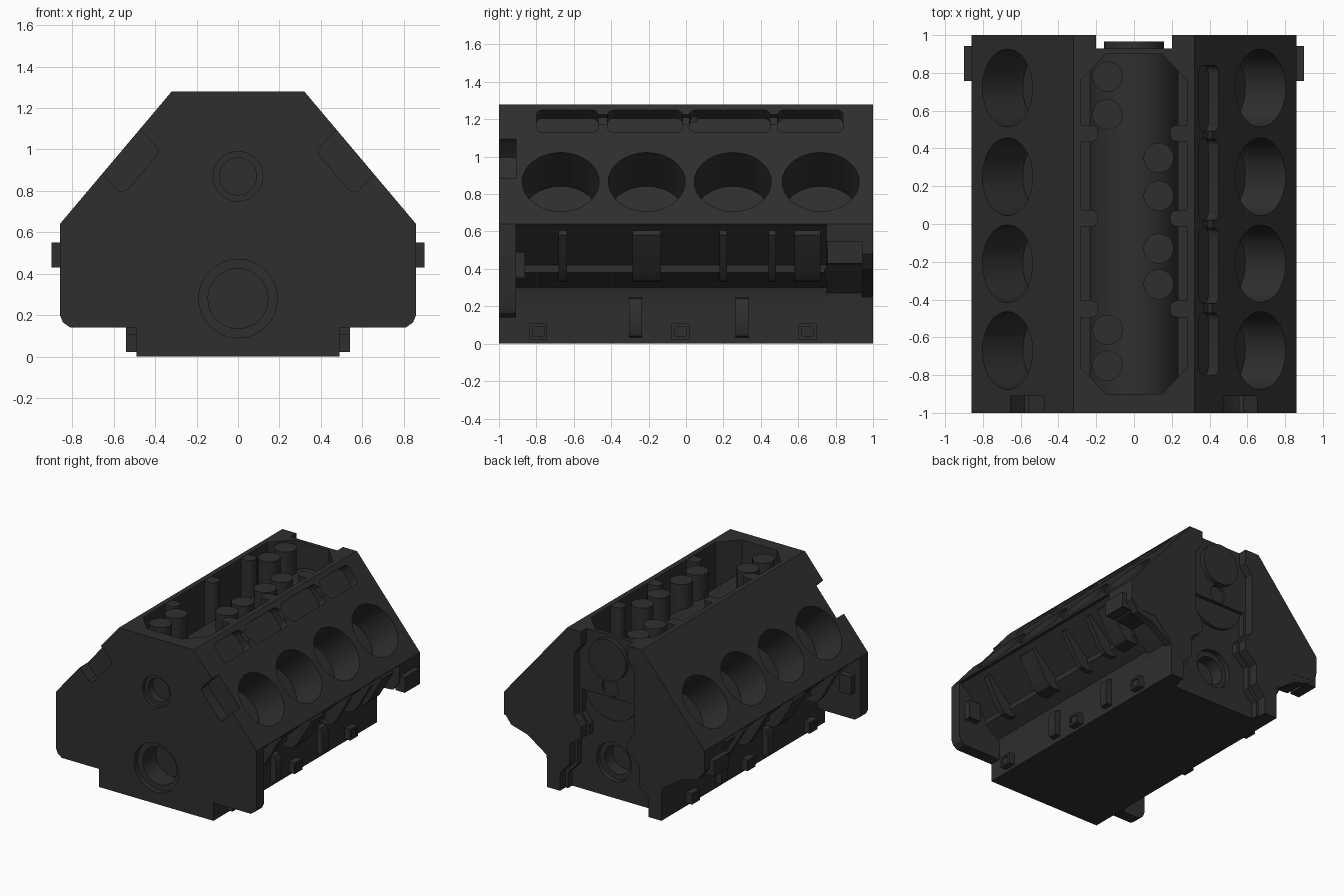
import bpy, bmesh, math
from mathutils import Matrix, Vector

if bpy.data.objects.get("Cube"):
    bpy.data.objects.remove(bpy.data.objects["Cube"], do_unlink=True)

iron = bpy.data.materials.new("dark_cast_iron")
iron.use_nodes = True
colour = (0.028, 0.028, 0.028, 1)
iron.diffuse_color = colour
iron.node_tree.nodes["Principled BSDF"].inputs["Base Color"].default_value = colour
iron.node_tree.nodes["Principled BSDF"].inputs["Roughness"].default_value = 0.7


def finish(name, bm, matrix=None):
    if matrix is not None:
        bm.transform(matrix)
    bmesh.ops.recalc_face_normals(bm, faces=bm.faces)
    mesh = bpy.data.meshes.new(name)
    bm.to_mesh(mesh)
    bm.free()
    mesh.materials.append(iron)
    ob = bpy.data.objects.new(name, mesh)
    bpy.context.collection.objects.link(ob)
    return ob


def prism(name, pts, y0, y1, sx=1):
    """Extrude an x-z outline along y."""
    bm = bmesh.new()
    face = bm.faces.new([bm.verts.new((sx * x, y0, z)) for x, z in pts])
    ext = bmesh.ops.extrude_face_region(bm, geom=[face])["geom"]
    bmesh.ops.translate(bm, vec=(0, y1 - y0, 0),
                        verts=[g for g in ext if isinstance(g, bmesh.types.BMVert)])
    return finish(name, bm)


def box(name, centre, size, matrix=None, round_z=0):
    """Box, optionally with its upright edges rounded."""
    bm = bmesh.new()
    bmesh.ops.create_cube(bm, size=1)
    bm.transform(Matrix.Translation(centre) @ Matrix.Diagonal((*size, 1)))
    if round_z:
        upright = [e for e in bm.edges if abs(e.verts[0].co.z - e.verts[1].co.z) > 1e-4]
        bmesh.ops.bevel(bm, geom=upright, offset=round_z, segments=4,
                        profile=0.5, affect='EDGES')
    return finish(name, bm, matrix)


def rod(name, a, b, r, seg=32, scale=(1, 1)):
    """Cylinder from a to b."""
    a, b = Vector(a), Vector(b)
    bm = bmesh.new()
    bmesh.ops.create_cone(bm, cap_ends=True, segments=seg, radius1=r, radius2=r,
                          depth=(b - a).length)
    bm.transform(Matrix.Diagonal((*scale, 1, 1)))
    turn = (b - a).to_track_quat('Z', 'Y').to_matrix().to_4x4()
    return finish(name, bm, Matrix.Translation((a + b) / 2) @ turn)


def cut(target, cutter):
    mod = target.modifiers.new("cut", 'BOOLEAN')
    mod.operation, mod.solver, mod.object = 'DIFFERENCE', 'EXACT', cutter
    bpy.context.view_layer.update()
    deps = bpy.context.evaluated_depsgraph_get()
    mesh = bpy.data.meshes.new_from_object(target.evaluated_get(deps))
    target.modifiers.remove(mod)
    target.data = mesh
    bpy.data.objects.remove(cutter, do_unlink=True)


def mirrored(half):
    return half + [(-x, z) for x, z in reversed(half)]


# Block body from the front outline
body = prism("engine_block", mirrored([(.32, 1.28), (.86, .64), (.86, .2), (.845, .165),
             (.81, .14), (.49, .14), (.49, 0)]), -1, 1)

# Deck frame: x down the slope, z out of the deck
slope = Vector((.54, 0, -.64)).normalized()
normal = Vector((.64, 0, .54)).normalized()
deck = Matrix.Identity(4)
for col, axis in enumerate((slope, Vector((0, 1, 0)), normal)):
    deck.col[col][:3] = axis
deck.translation = (.396, 0, 1.19)

for sx in (1, -1):
    mirror = Matrix.Diagonal((sx, 1, 1, 1))
    # Side recess beneath the deck, and the shallower one by the rear flange
    cut(body, prism("cutter", [(1.1, .635), (.84, .635), (.62, .42), (.62, .38), (.5, .3),
        (.49, .27), (.49, -.1), (1.1, -.1)], -.91, .75, sx))
    cut(body, prism("cutter", [(1.1, .5), (.86, .5), (.8, .43), (.64, .42), (.5, .27),
        (.49, .2), (.49, -.1), (1.1, -.1)], .74, 1.1, sx))
    # Cylinder bores
    for y in (-.67, -.21, .25, .72):
        c = Vector((.67, y, .865))
        cut(body, rod("cutter", mirror @ (c - normal * .28), mirror @ (c + normal * .2), .206))
    # Slots along the top of the deck
    for y0, y1 in ((-.8, -.47), (-.42, -.02), (.02, .45), (.49, .84)):
        cut(body, box("cutter", (0, (y0 + y1) / 2, 0), (.157, y1 - y0, .14),
                      mirror @ deck, .035))
    for y in (-.45, 0, .47):
        cut(body, box("cutter", (-.01, y, 0), (.07, .12, .05), mirror @ deck))
    # Notch at the front corner of the deck
    cut(body, prism("cutter", [(.55, 1.17), (.4, 1.02), (.385, .995), (.395, .97), (.53, .81),
        (.555, .795), (.58, .8), (.72, .96)], -1.1, -.91, sx))
    # Scooped windows in the skirt
    for y0, y1 in ((-.68, -.34), (-.2, .24), (.36, .71)):
        y, half = (y0 + y1) / 2, (y1 - y0) / 2
        scoop = rod("cutter", (0, 0, .13), (0, 0, .27), 1)
        scoop.data.transform(Matrix.Translation((sx * .49, y, 0))
                             @ Matrix.Diagonal((.09, half, 1, 1)))
        cut(body, scoop)

# Open valley with chamfered corners
bm = bmesh.new()
ring = [(.15, -.9), (.28, -.76), (.28, .76), (.15, .9)]
ring += [(-x, y) for x, y in reversed(ring)]
base = bm.faces.new([bm.verts.new((x, y, .9)) for x, y in ring])
top = bmesh.ops.extrude_face_region(bm, geom=[base])["geom"]
bmesh.ops.translate(bm, vec=(0, 0, .6), verts=[g for g in top if isinstance(g, bmesh.types.BMVert)])
cut(body, finish("cutter", bm))

# Rear channel, deeper in its lower part
cut(body, prism("cutter", mirrored([(.2, 1.4), (.2, 1.17), (.26, 1.1), (.26, .62), (.2, .54),
    (.2, .46), (.3, .38), (.3, .22), (.38, .14), (.38, -.1)]), .93, 1.1))
cut(body, prism("cutter", mirrored([(.24, .8), (.24, .62), (.18, .54), (.18, .46), (.28, .38),
    (.28, .2), (.36, .12), (.36, -.1)]), .88, 1.1))

# Camshaft and crankshaft holes, counterbored at the front
for z, r, y0, y1 in ((.87, .12, -1.1, -.97), (.87, .09, -1.1, -.91), (.28, .19, -1.1, -.96),
                     (.28, .145, -1.1, -.8), (.87, .07, .908, 1.1), (.28, .15, .84, 1.1),
                     (.28, .11, .74, 1.1)):
    cut(body, rod("cutter", (0, y0, z), (0, y1, z), r))

# Camshaft tunnel on the valley floor
parts = [body, rod("camshaft_tunnel", (0, -.905, .85), (0, .905, .85), .24, 40)]
parts[-1].data.transform(Matrix.Diagonal((1, .998, 1, 1)))
cut(parts[-1], rod("cutter", (0, -1.1, .87), (0, -.895, .87), .09))

# Lifter posts standing in the valley
for x, ys in ((-.14, (-.75, -.56, .58, .78)), (.13, (-.32, -.13, .15, .35))):
    for y in ys:
        parts.append(rod("lifter_post", (x, y, .88), (x, y, 1.27), .08, 24))

# Rear collar
parts.append(rod("rear_collar", (0, .91, 1.1), (0, .965, 1.1), .16))
cut(parts[-1], rod("cutter", (0, .94, 1.1), (0, 1.1, 1.1), .12))

for sx in (1, -1):
    # Bolt tabs at the valley edge
    for y in (-.45, .03, .48):
        parts.append(box("valley_tab", (sx * .25, y, 1.09), (.12, .09, .376), None, .04))
    # Strengthening ribs under the deck
    for y, w in ((-.66, .045), (-.21, .15), (.2, .04), (.46, .04), (.65, .14)):
        parts.append(prism("side_rib", [(.6, .5), (.8, .62), (.825, .58), (.71, .38), (.67, .34),
                     (.62, .33), (.57, .34)], y - w / 2, y + w / 2, sx))
    # Bosses on the skirt
    for y in (-.79, -.03, .65):
        parts.append(box("pan_boss", (sx * .505, y, .065), (.07, .095, .085)))
        cut(parts[-1], box("cutter", (sx * .545, y, .065), (.03, .06, .05)))
    for y in (-.27, .3):
        parts.append(prism("skirt_boss", [(.46, .03), (.53, .04), (.54, .06), (.54, .2),
                     (.52, .24), (.46, .255)], y - .035, y + .035, sx))
    # Mounting lugs
    parts.append(box("mount_lug", (sx * .86, .85, .49), (.08, .185, .12)))
    parts.append(box("front_lug", (sx * .76, -.89, .42), (.1, .06, .14)))
    parts.append(prism("rear_flange", [(.6, .45), (.84, .6), (.86, .55), (.86, .48), (.8, .4),
                 (.66, .36), (.5, .25), (.45, .27)], .94, .998, sx))

# Smooth the round surfaces, keep edges sharp
bpy.ops.object.select_all(action='DESELECT')
for ob in parts:
    ob.select_set(True)
bpy.context.view_layer.objects.active = body
bpy.ops.object.shade_smooth_by_angle(angle=math.radians(30))
